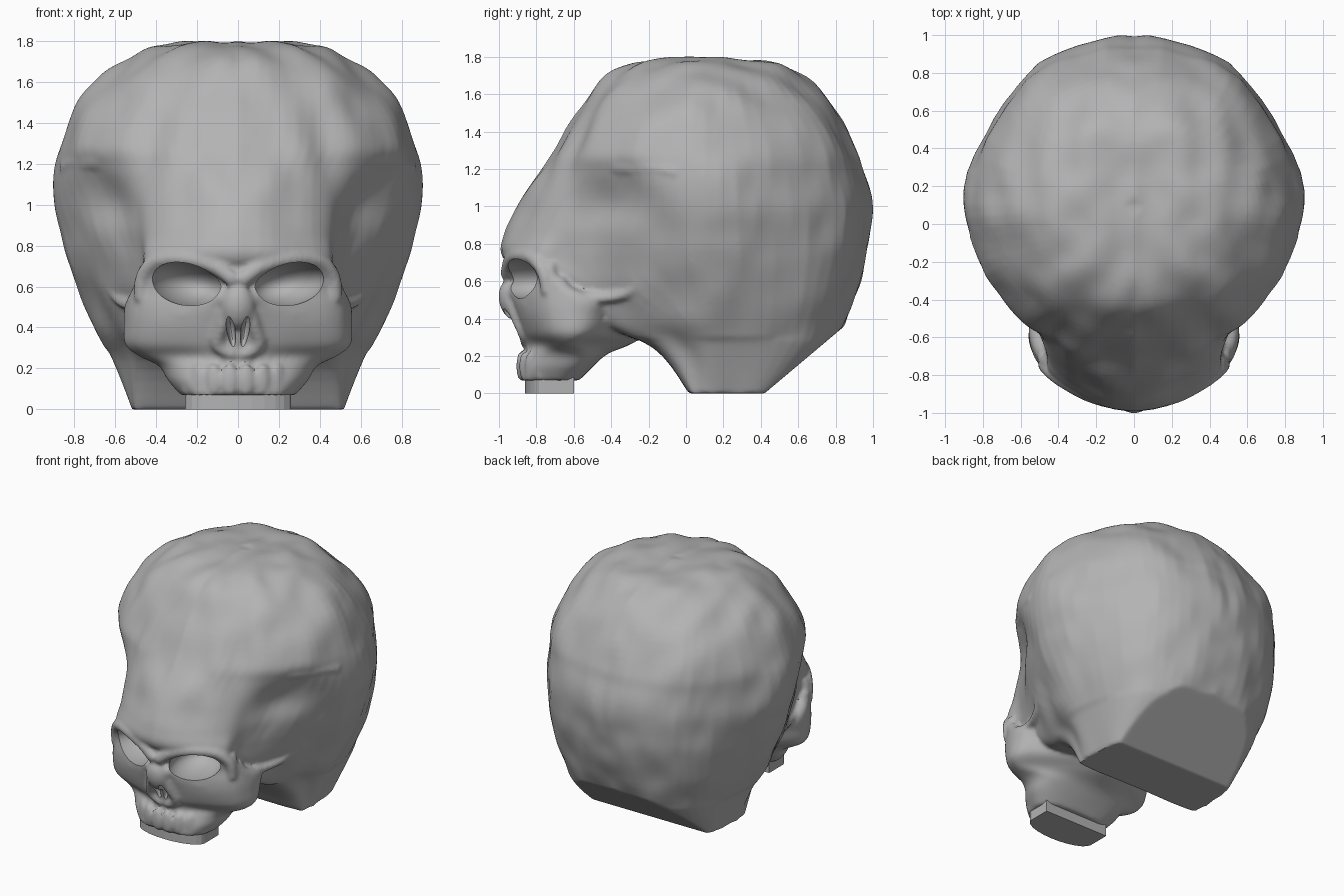
import bpy, bmesh, math
from mathutils import Vector, Matrix, noise

if "Cube" in bpy.data.objects:
    bpy.data.objects.remove(bpy.data.objects["Cube"])

bone = bpy.data.materials.new("bone grey")
bone.diffuse_color = (0.45, 0.45, 0.45, 1)
bone.use_nodes = True
bone.node_tree.nodes["Principled BSDF"].inputs["Base Color"].default_value = bone.diffuse_color


def new_object(name, bm):
    bmesh.ops.recalc_face_normals(bm, faces=bm.faces[:])
    mesh = bpy.data.meshes.new(name)
    bm.to_mesh(mesh)
    bm.free()
    mesh.materials.append(bone)
    obj = bpy.data.objects.new(name, mesh)
    bpy.context.collection.objects.link(obj)
    return obj


def catmull(a, b, c, d, t):
    return [0.5 * (2 * q + (r - p) * t + (2 * p - 5 * q + 4 * r - s) * t * t
                   + (3 * q - p - 3 * r + s) * t ** 3) for p, q, r, s in zip(a, b, c, d)]


def spline(points, steps, closed):
    n, out = len(points), []
    pick = (lambda i: points[i % n]) if closed else (lambda i: points[min(max(i, 0), n - 1)])
    for i in range(n if closed else n - 1):
        out += [catmull(pick(i - 1), pick(i), pick(i + 1), pick(i + 2), k / steps)
                for k in range(steps)]
    return out if closed else out + [list(points[-1])]


def loft(bm, rows, steps, bumps=0.0):
    """Row: z, front y, (x, y) pairs from front to back, back y; mirrored in x."""
    rings = []
    for row in spline(rows, steps, False):
        z, half = row[0], list(zip(row[2:-1:2], row[3:-1:2]))
        loop = [(0, row[1])] + half + [(0, row[-1])] + [(-x, y) for x, y in reversed(half)]
        ring = []
        for x, y in spline(loop, 8, True):
            p = Vector((x, y, z))
            # soft lumps on the back and sides
            if bumps and z > 0.3:
                lump = noise.noise(Vector((abs(x) * 6, y * 5, z * 4)))
                p += Vector((x, y - 0.1, (z - 0.8) * 0.7)).normalized() * lump * bumps
            ring.append(bm.verts.new(p))
        rings.append(ring)
    for low, high in zip(rings, rings[1:]):
        for i in range(len(low)):
            j = (i + 1) % len(low)
            bm.faces.new((low[i], low[j], high[j], high[i]))
    bm.faces.new(rings[0][::-1])
    bm.faces.new(rings[-1])


def ball(bm, centre, radii, rot=(0, 0, 0)):
    m = Matrix.Translation(centre)
    for angle, axis in zip(rot, "XYZ"):
        m = m @ Matrix.Rotation(math.radians(angle), 4, axis)
    bmesh.ops.create_uvsphere(bm, u_segments=32, v_segments=20, radius=1,
                              matrix=m @ Matrix.Diagonal((*radii, 1)))


def ridge(bm, points, radius):
    """Chain of overlapping balls on both sides, fused by the remesh."""
    for x, y, z in spline(points, 9, False):
        for s in (1, -1):
            bmesh.ops.create_icosphere(bm, subdivisions=2, radius=radius,
                                       matrix=Matrix.Translation((s * x, y, z)))


# Cranium: broad dome, narrow forehead, hollow temples
cranium = [
    (0.00, .02, .45, .02, .51, .08, .51, .44, .46, .62),
    (0.24, -.16, .43, -.16, .55, .00, .61, .48, .65, .78),
    (0.40, -.52, .38, -.50, .55, -.25, .69, .51, .71, .86),
    (0.58, -.80, .42, -.64, .53, -.46, .77, .54, .75, .93),
    (0.72, -.98, .42, -.82, .50, -.56, .83, .55, .78, .96),
    (0.85, -.97, .40, -.79, .53, -.50, .87, .56, .79, .98),
    (1.00, -.90, .40, -.73, .57, -.42, .91, .565, .80, .99),
    (1.18, -.79, .41, -.65, .68, -.38, .895, .57, .77, .95),
    (1.30, -.72, .44, -.59, .72, -.36, .86, .56, .74, .92),
    (1.50, -.59, .42, -.48, .64, -.30, .77, .51, .64, .81),
    (1.66, -.465, .37, -.37, .50, -.22, .63, .42, .51, .68),
    (1.75, -.32, .28, -.26, .36, -.14, .47, .31, .40, .53),
    (1.79, -.14, .16, -.11, .22, -.03, .30, .18, .27, .36),
    (1.80, .04, .03, .05, .05, .08, .06, .04, .13, .15)]
rows = [r[:7] + (0.1 + 0.12 * max(0, 1 - r[0] / 0.8),) + r[7:] for r in cranium]
bm = bmesh.new()
loft(bm, rows, 5, 0.025)

# Slanted flat cut at the lower back
bmesh.ops.bisect_plane(bm, geom=bm.verts[:] + bm.edges[:] + bm.faces[:],
                       plane_co=(0, .42, 0), plane_no=(0, .32, -.38), clear_outer=True)
bmesh.ops.holes_fill(bm, edges=[e for e in bm.edges if e.is_boundary], sides=0)

# Cheeks and upper jaw
loft(bm, [
    (0.07, -.88, .20, -.85, .28, -.68, .20, -.59, -.57),
    (0.14, -.875, .24, -.83, .34, -.66, .27, -.54, -.50),
    (0.21, -.86, .26, -.80, .38, -.65, .32, -.50, -.42),
    (0.26, -.86, .28, -.78, .45, -.68, .44, -.55, -.30),
    (0.32, -.88, .30, -.82, .515, -.70, .50, -.50, -.22),
    (0.42, -.91, .31, -.85, .525, -.71, .50, -.46, -.25),
    (0.51, -.94, .30, -.86, .515, -.72, .50, -.46, -.30),
    (0.60, -.93, .30, -.85, .485, -.74, .46, -.65, -.40),
    (0.70, -.96, .30, -.89, .455, -.77, .44, -.67, -.40)], 5)

# Brow, eye rims, cheek arches and temple shelf
ridge(bm, [(.03, -.955, .64), (.12, -.94, .70), (.25, -.90, .735),
           (.39, -.82, .725), (.46, -.76, .65), (.47, -.74, .55)], 0.04)
ridge(bm, [(.08, -.91, .55), (.16, -.87, .50), (.28, -.83, .47), (.42, -.76, .51)], 0.04)
ridge(bm, [(.48, -.68, .60), (.50, -.60, .53), (.52, -.46, .51), (.57, -.33, .53),
           (.62, -.24, .59)], 0.03)
ridge(bm, [(.50, -.48, 1.24), (.63, -.37, 1.22), (.75, -.20, 1.21), (.81, -.05, 1.18)], 0.065)

# Nose bone, flaring towards the bottom
ball(bm, (0, -.93, .50), (.085, .07, .11), (12, 0, 0))
ridge(bm, [(.04, -.945, .52), (.075, -.91, .42), (.10, -.865, .32), (.03, -.85, .27)], 0.035)

# Upper teeth
for i in range(-4, 4):
    a = (i + 0.5) * 0.27
    ball(bm, (.31 * math.sin(a), -.635 - .25 * math.cos(a), .145), (.042, .024, .08),
         (0, 0, math.degrees(a)))
skull = new_object("skull", bm)

# Cutter for eye sockets and nasal openings
bm = bmesh.new()
for s in (1, -1):
    ball(bm, (s * .25, -.86, .613), (.18, .25, .105), (0, -s * 9, s * 18))
    ball(bm, (s * .033, -.94, .37), (.022, .09, .09), (12, s * 8, 0))
cutter = new_object("socket_cutter", bm)
cutter.hide_render = True

# Fuse, soften and cut
bpy.context.view_layer.objects.active = skull
skull.select_set(True)
fuse = skull.modifiers.new("fuse", 'REMESH')
fuse.mode, fuse.voxel_size = 'VOXEL', 0.014
soft = skull.modifiers.new("soften", 'SMOOTH')
soft.factor, soft.iterations = 0.5, 4
cut = skull.modifiers.new("sockets", 'BOOLEAN')
cut.operation, cut.object, cut.solver = 'DIFFERENCE', cutter, 'EXACT'
for name in ("fuse", "soften", "sockets"):
    bpy.ops.object.modifier_apply(modifier=name)
bpy.data.objects.remove(cutter)
skull.data.materials.clear()
skull.data.materials.append(bone)
bpy.ops.object.shade_smooth_by_angle(angle=math.radians(35))

# Jaw stand: flat block with a rounded front
bm = bmesh.new()
outline = [(.26, -.60), (-.26, -.60)] + [
    (-.26 * math.cos(math.pi * k / 12), -.76 - .10 * math.sin(math.pi * k / 12))
    for k in range(13)]
base = bm.faces.new([bm.verts.new((x, y, 0)) for x, y in outline])
top = bmesh.ops.extrude_face_region(bm, geom=[base])
bmesh.ops.translate(bm, vec=(0, 0, .085),
                    verts=[v for v in top["geom"] if isinstance(v, bmesh.types.BMVert)])
new_object("jaw_stand", bm)
